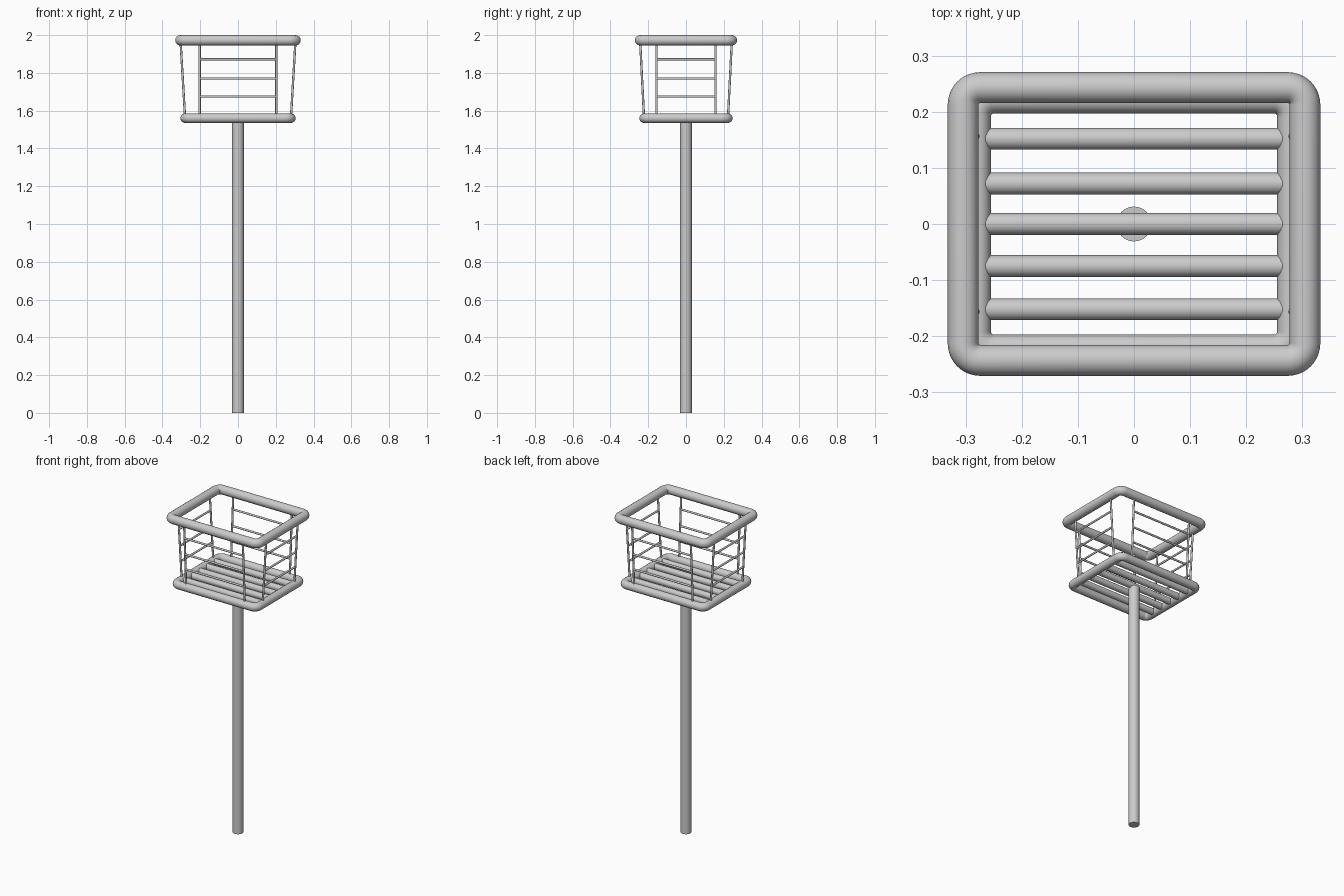
import bpy, math
from mathutils import Vector

if "Cube" in bpy.data.objects:
    bpy.data.objects.remove(bpy.data.objects["Cube"])


def finish(obj):
    # Convert to a smooth-shaded mesh
    bpy.ops.object.select_all(action='DESELECT')
    obj.select_set(True)
    bpy.context.view_layer.objects.active = obj
    if obj.type != 'MESH':
        bpy.ops.object.convert(target='MESH')
    bpy.ops.object.shade_smooth_by_angle(angle=math.radians(40))


def rod(name, a, b, r, sides=24):
    a, b = Vector(a), Vector(b)
    d = b - a
    bpy.ops.mesh.primitive_cylinder_add(vertices=sides, radius=r, depth=d.length,
                                        location=(a + b) / 2)
    o = bpy.context.object
    o.name = name
    o.rotation_euler = d.to_track_quat('Z', 'Y').to_euler()
    finish(o)


def rim(name, hx, hy, z, r, corner, steps=8):
    # Rounded rectangle path swept with a round section
    pts = []
    for q, (sx, sy) in enumerate([(1, 1), (-1, 1), (-1, -1), (1, -1)]):
        for i in range(steps + 1):
            t = math.pi / 2 * (q + i / steps)
            pts.append((sx * (hx - corner) + corner * math.cos(t),
                        sy * (hy - corner) + corner * math.sin(t), z))
    cu = bpy.data.curves.new(name, 'CURVE')
    cu.dimensions = '3D'
    cu.bevel_depth = r
    cu.bevel_resolution = 6
    sp = cu.splines.new('POLY')
    sp.points.add(len(pts) - 1)
    for p, co in zip(sp.points, pts):
        p.co = (*co, 1)
    sp.use_cyclic_u = True
    o = bpy.data.objects.new(name, cu)
    bpy.context.collection.objects.link(o)
    finish(o)


Z0, Z1 = 1.56, 1.9725
BX, BY = 0.28, 0.222
TX, TY = 0.3045, 0.243

# Pole
rod("pole", (0, 0, 0), (0, 0, 1.55), 0.031, 32)

# Basket rims
rim("bottom_rim", BX, BY, Z0, 0.025, 0.03)
rim("top_rim", TX, TY, Z1, 0.0275, 0.03)

# Floor slats
for i, y in enumerate((-0.152, -0.075, 0, 0.072, 0.152)):
    rod(f"floor_slat_{i}", (-BX, y, Z0), (BX, y, Z0), 0.0195)

# Leaning wire panels: two uprights and three rungs on each side
W = 0.006
for s, fb, lr in ((-1, "front", "left"), (1, "back", "right")):
    def wall(u, z, along_x):
        t = (z - Z0) / (Z1 - Z0)
        if along_x:
            return (u, s * (BY + (TY - BY) * t), z)
        return (s * (BX + (TX - BX) * t), u, z)

    for side, half, ax in ((fb, 0.203, True), (lr, 0.156, False)):
        for k in (-1, 1):
            rod(f"{side}_upright", wall(k * half, Z0, ax), wall(k * half, Z1, ax), W, 12)
        for z in (1.675, 1.77, 1.872):
            rod(f"{side}_rung", wall(-half, z, ax), wall(half, z, ax), W, 12)
